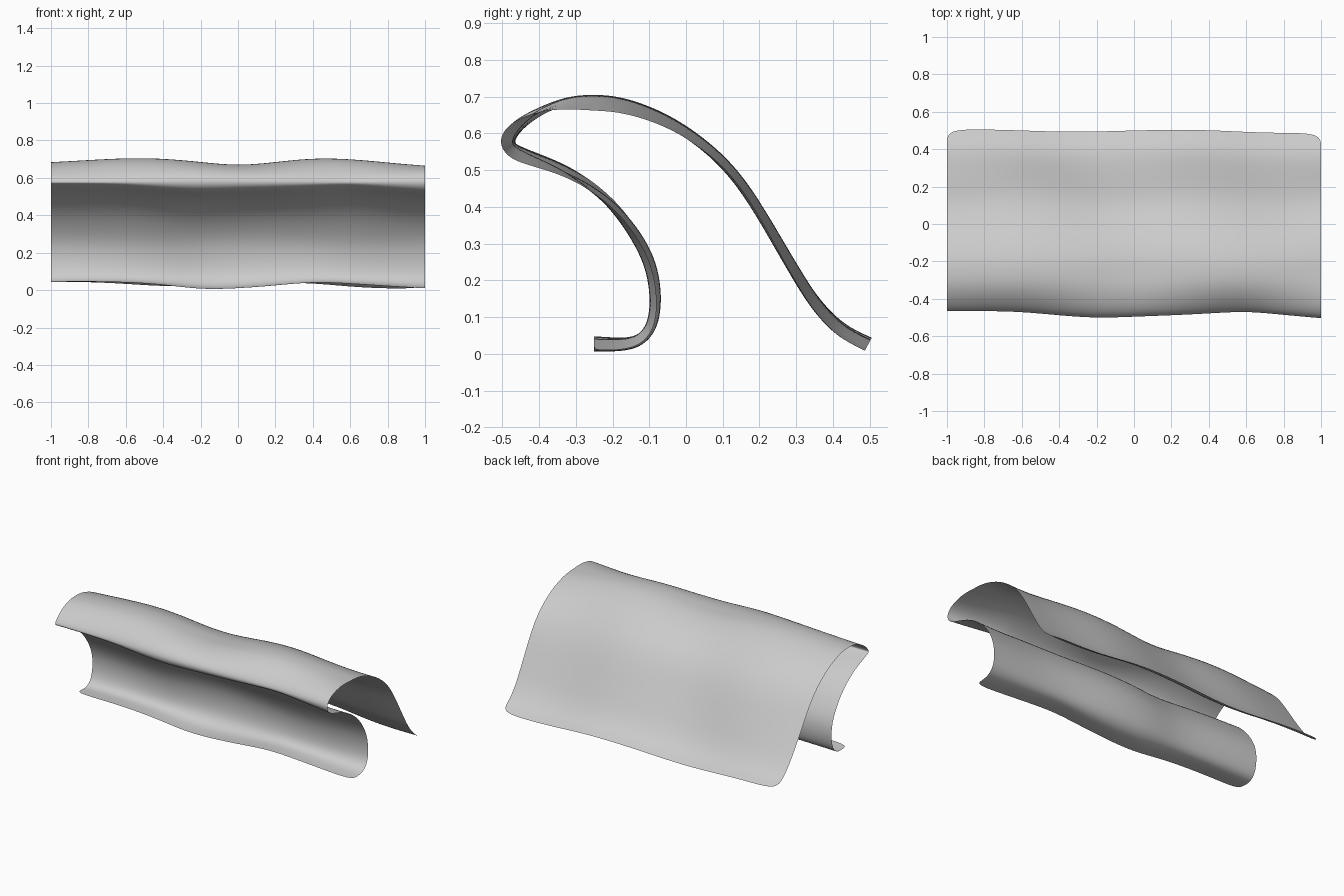
import bpy, bmesh
from mathutils import Vector

if "Cube" in bpy.data.objects:
    bpy.data.objects.remove(bpy.data.objects["Cube"])

# Side profile (y, z), from the curled front foot over the fold to the rear edge
PROFILE = [Vector(p) for p in [
    (-.25, .026), (-.19, .026), (-.135, .036), (-.098, .075), (-.086, .14), (-.092, .21),
    (-.113, .275), (-.155, .345), (-.21, .41), (-.28, .465), (-.35, .503), (-.42, .53),
    (-.47, .553), (-.484, .583), (-.458, .622), (-.40, .658), (-.33, .68), (-.26, .684),
    (-.19, .679), (-.12, .66), (-.05, .63), (.02, .587), (.09, .53), (.15, .462),
    (.205, .38), (.255, .297), (.305, .215), (.355, .14), (.42, .07), (.497, .028)]]

# Ripple across the width (x = -1..1) at a few profile stations
RIPPLES = [
    (0, [.9, 1, .8, .2, -1, -.7, 0, .9, .4, -.2, -.7]),
    (6, [-.6, -.3, .3, .6, -.6, -.9, -.4, .3, .8, .5, -.1]),
    (13, [-1, -1, -.8, .2, 1, .6, .2, -.3, -1, .1, 1]),
    (17, [0, .5, 1, .9, 0, -1, 0, 1, .8, -.1, -1]),
    (23, [-.3, .3, .8, .3, -.7, -.3, .6, .7, -.2, -.8, -.3]),
    (29, [.8, .8, .3, -.4, -.3, .3, .6, .5, -.5, -1, -.9])]
AMPLITUDE = .023
COLS = 11
N = len(PROFILE)


def ripple(i, j):
    for (a, ra), (b, rb) in zip(RIPPLES, RIPPLES[1:]):
        if i <= b:
            t = (i - a) / (b - a)
            t = t * t * (3 - 2 * t)
            return ra[j] * (1 - t) + rb[j] * t


# Wavy folded sheet
bm = bmesh.new()
grid = []
for i, p in enumerate(PROFILE):
    before, after = PROFILE[max(i - 1, 0)], PROFILE[min(i + 1, N - 1)]
    d = (after - before).normalized()
    normal = Vector((-d.y, d.x))
    # push control points out so the subdivided surface meets the profile
    base = p - (before + after - 2 * p) / 6 if 0 < i < N - 1 else p
    row = []
    for j in range(COLS):
        q = base + normal * ripple(i, j) * AMPLITUDE
        row.append(bm.verts.new((-1 + 2 * j / (COLS - 1), q.x, q.y)))
    grid.append(row)
for r0, r1 in zip(grid, grid[1:]):
    for j in range(COLS - 1):
        bm.faces.new((r0[j], r0[j + 1], r1[j + 1], r1[j]))
for f in bm.faces:
    f.smooth = True

mesh = bpy.data.meshes.new("folded_sheet")
bm.to_mesh(mesh)
bm.free()
sheet = bpy.data.objects.new("folded_sheet", mesh)
bpy.context.collection.objects.link(sheet)
sub = sheet.modifiers.new("smooth", 'SUBSURF')
sub.levels = sub.render_levels = 3
